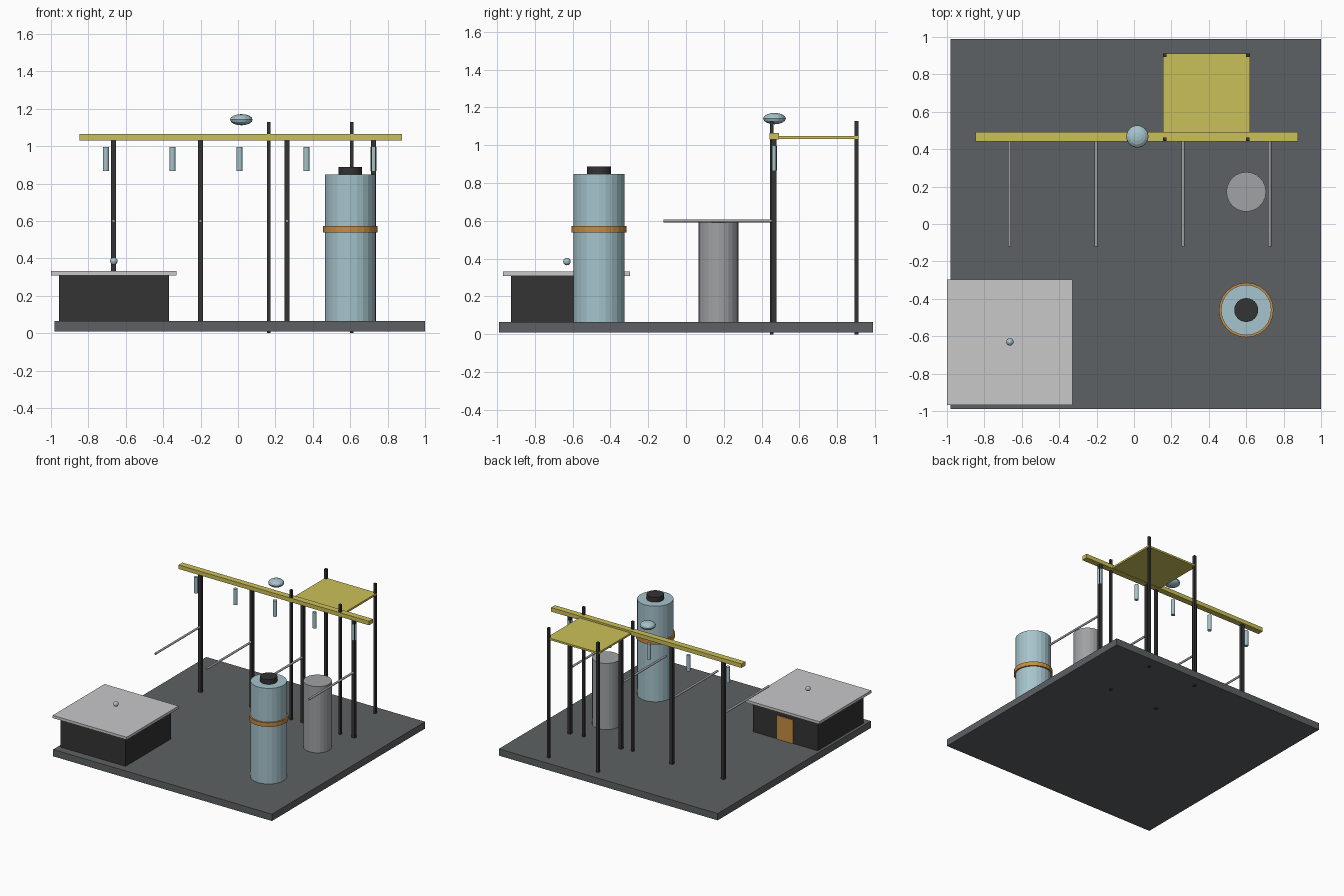
import bpy
from math import pi

cube = bpy.data.objects.get("Cube")
if cube:
    bpy.data.objects.remove(cube, do_unlink=True)


def material(name, r, g, b):
    m = bpy.data.materials.new(name)
    m.use_nodes = True
    m.diffuse_color = (r, g, b, 1)
    shader = next(n for n in m.node_tree.nodes if n.type == 'BSDF_PRINCIPLED')
    shader.inputs["Base Color"].default_value = (r, g, b, 1)
    return m


SLATE = material("slate", 0.11, 0.12, 0.125)
DARK = material("charcoal", 0.033, 0.033, 0.033)
PALE = material("pale_grey", 0.58, 0.58, 0.59)
GREY = material("steel_grey", 0.35, 0.36, 0.37)
BLUE = material("light_blue", 0.38, 0.55, 0.61)
YELLOW = material("yellow", 0.6, 0.53, 0.1)
ORANGE = material("orange", 0.57, 0.26, 0.055)


def finish(name, mat):
    ob = bpy.context.object
    ob.name = ob.data.name = name
    ob.data.materials.append(mat)
    bpy.ops.object.transform_apply(location=False, rotation=True, scale=True)
    return ob


def box(name, mat, x, y, z):
    """Box from three (low, high) ranges."""
    bpy.ops.mesh.primitive_cube_add(size=1, location=[sum(r) / 2 for r in (x, y, z)])
    bpy.context.object.scale = [r[1] - r[0] for r in (x, y, z)]
    return finish(name, mat)


def post(name, mat, x, y, z, half):
    return box(name, mat, (x - half, x + half), (y - half, y + half), z)


def cylinder(name, mat, x, y, z, radius, sides=24):
    bpy.ops.mesh.primitive_cylinder_add(vertices=sides, radius=radius, depth=z[1] - z[0],
                                        location=(x, y, sum(z) / 2))
    return finish(name, mat)


def ball(name, mat, location, scale, segments=16, rings=8):
    bpy.ops.mesh.primitive_uv_sphere_add(segments=segments, ring_count=rings,
                                         radius=1, location=location)
    bpy.context.object.scale = scale
    return finish(name, mat)


FLOOR = 0.066
ROW_Y = 0.466

# Ground slab
box("ground_slab", SLATE, (-0.98, 1.0), (-0.99, 0.99), (0.01, FLOOR))

# Hut with flat roof, back door and a small roof ball
box("hut_walls", DARK, (-0.957, -0.37), (-0.925, -0.337), (FLOOR, 0.31))
box("hut_roof", PALE, (-1.0, -0.33), (-0.967, -0.297), (0.309, 0.331))
box("hut_door", ORANGE, (-0.737, -0.591), (-0.34, -0.332), (FLOOR, 0.26))
ball("roof_ball", BLUE, (-0.664, -0.63, 0.385), (0.02,) * 3)

# Tall tank with band and cap
cylinder("tall_tank", BLUE, 0.6, -0.46, (FLOOR, 0.848), 0.135)
cylinder("tank_band", ORANGE, 0.6, -0.46, (0.538, 0.572), 0.146)
cylinder("tank_cap", DARK, 0.6, -0.46, (0.848, 0.887), 0.064)

# Short grey tank
cylinder("short_tank", GREY, 0.6, 0.172, (FLOOR, 0.608), 0.106)

# Row of posts, each with a forward pipe
for i in range(4):
    x = -0.665 + i * 0.4635
    post(f"row_post_{i + 1}", DARK, x, ROW_Y, (FLOOR, 1.032), 0.0135)
    bpy.ops.mesh.primitive_cylinder_add(vertices=12, radius=0.0085, depth=0.58,
                                        location=(x, 0.17, 0.6), rotation=(pi / 2, 0, 0))
    finish(f"pipe_{i + 1}", GREY)

# Long beam with hanging tubes and a disc above it
box("long_beam", YELLOW, (-0.847, 0.877), (0.442, 0.492), (1.031, 1.064))
for i in range(5):
    cylinder(f"hanging_tube_{i + 1}", BLUE, -0.707 + i * 0.358, ROW_Y, (0.866, 0.995), 0.016, 12)
ball("floating_disc", BLUE, (0.018, 0.468, 1.141), (0.06, 0.06, 0.03))

# Raised platform on four thin legs
box("platform", YELLOW, (0.155, 0.621), (0.445, 0.911), (1.034, 1.049))
for side, x in (("right", 0.165), ("left", 0.609)):
    for end, y in (("front", 0.453), ("back", 0.902)):
        post(f"platform_leg_{end}_{side}", DARK, x, y, (0, 1.128), 0.0095)
